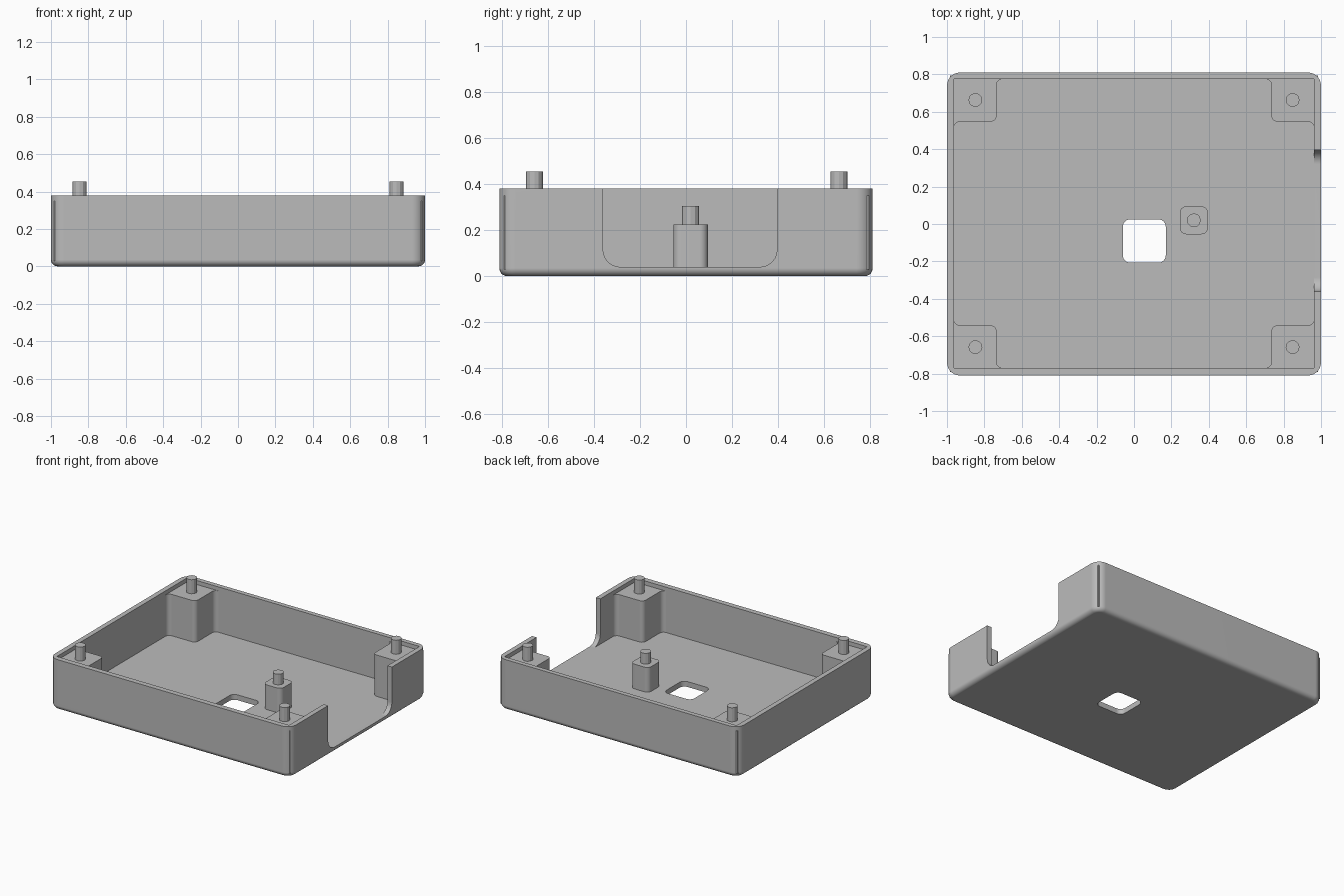
import bpy, bmesh, math
from mathutils import Vector, Matrix

cube = bpy.data.objects.get("Cube")
if cube:
    bpy.data.objects.remove(cube, do_unlink=True)

grey = bpy.data.materials.new("mid grey")
grey.use_nodes = True
grey.diffuse_color = (0.5, 0.5, 0.5, 1)
grey.node_tree.nodes["Principled BSDF"].inputs["Base Color"].default_value = grey.diffuse_color


def rounded(corners, steps=6):
    """Outline through (x, y, radius) corners, each rounded by an arc."""
    out = []
    for i, (x, y, r) in enumerate(corners):
        p = Vector((x, y))
        a = (Vector(corners[i - 1][:2]) - p).normalized()
        b = (Vector(corners[(i + 1) % len(corners)][:2]) - p).normalized()
        if r == 0:
            out.append(p)
            continue
        # all corners are right angles
        centre = p + (a + b) * r
        for k in range(steps + 1):
            t = k / steps * math.pi / 2
            out.append(centre - b * r * math.cos(t) - a * r * math.sin(t))
    return out


def rect(x0, x1, y0, y1, r):
    return rounded([(x0, y0, r), (x1, y0, r), (x1, y1, r), (x0, y1, r)])


def prism(name, outline, z0, z1, bottom_bevel=0, matrix=None):
    bm = bmesh.new()
    base = bm.faces.new([bm.verts.new((p.x, p.y, z0)) for p in outline])
    top = bmesh.ops.extrude_face_region(bm, geom=[base], use_keep_orig=True)["geom"]
    bmesh.ops.translate(bm, vec=(0, 0, z1 - z0),
                        verts=[g for g in top if isinstance(g, bmesh.types.BMVert)])
    bmesh.ops.recalc_face_normals(bm, faces=bm.faces[:])
    if bottom_bevel:
        edges = [e for e in bm.edges if all(abs(v.co.z - z0) < 1e-5 for v in e.verts)]
        bmesh.ops.bevel(bm, geom=edges, offset=bottom_bevel, segments=5,
                        profile=0.5, affect='EDGES')
    if matrix:
        bmesh.ops.transform(bm, matrix=matrix, verts=bm.verts[:])
    bmesh.ops.recalc_face_normals(bm, faces=bm.faces[:])
    mesh = bpy.data.meshes.new(name)
    bm.to_mesh(mesh)
    bm.free()
    mesh.materials.append(grey)
    obj = bpy.data.objects.new(name, mesh)
    bpy.context.collection.objects.link(obj)
    return obj


def smooth(obj):
    bpy.ops.object.select_all(action='DESELECT')
    obj.select_set(True)
    bpy.context.view_layer.objects.active = obj
    bpy.ops.object.shade_smooth_by_angle(angle=math.radians(28))
    obj.modifiers.new("Even shading", 'WEIGHTED_NORMAL').keep_sharp = True


def peg(name, x, y, z0, z1, r=0.037, sides=12):
    ring = [Vector((x + r * math.cos(math.tau * k / sides),
                    y + r * math.sin(math.tau * k / sides))) for k in range(sides)]
    prism(name, ring, z0 - 0.01, z1)


FLOOR, RIM, SHELF = 0.04, 0.38, 0.35
WALL_X, BACK, FRONT = 0.963, 0.775, -0.77

# Tray shell with rounded corners and bottom edge
tray = prism("tray", rect(-1, 1, -0.81, 0.81, 0.07), 0, RIM, 0.035)

# Cutters: cavity, floor window and right-hand side opening
along_x = Matrix(((0, 0, 1, 0), (1, 0, 0, 0), (0, 1, 0, 0), (0, 0, 0, 1)))
opening = rounded([(-0.36, FLOOR, 0.075), (0.395, FLOOR, 0.075), (0.395, 0.5, 0), (-0.36, 0.5, 0)])
cutters = [
    prism("cavity_cutter", rect(-WALL_X, WALL_X, FRONT, BACK, 0), FLOOR, 0.6),
    prism("window_cutter", rect(-0.06, 0.17, -0.207, 0.025, 0.04), -0.1, 0.2),
    prism("opening_cutter", opening, 0.9, 1.1, 0, along_x),
]
for cutter in cutters:
    cutter.hide_render = True
    cut = tray.modifiers.new(cutter.name, 'BOOLEAN')
    cut.operation, cut.solver, cut.object = 'DIFFERENCE', 'EXACT', cutter
deps = bpy.context.evaluated_depsgraph_get()
carved = bpy.data.meshes.new_from_object(tray.evaluated_get(deps))
tray.modifiers.clear()
tray.data = carved
for cutter in cutters:
    bpy.data.objects.remove(cutter, do_unlink=True)
smooth(tray)

# Corner posts that flare into the walls, each with a locating peg
W, R, SINK, REACH = 0.228, 0.032, -0.02, 0.26
corner = rounded([(SINK, SINK, 0), (REACH, SINK, 0), (REACH, 0, 0), (W, 0, R),
                  (W, W, R), (0, W, R), (0, REACH, 0), (SINK, REACH, 0)])
for side, sx in (("left", 1), ("right", -1)):
    for end, sy, wall in (("front", -1, FRONT), ("back", 1, BACK)):
        outline = [Vector((sx * (WALL_X - p.x), wall - sy * p.y)) for p in corner]
        smooth(prism(f"{end}_{side}_post", outline, FLOOR - 0.01, SHELF))
        peg(f"{end}_{side}_peg", sx * 0.848, wall - sy * 0.112, SHELF, 0.455)

# Free-standing post beside the floor window
smooth(prism("centre_post", rect(0.245, 0.395, -0.055, 0.095, 0.035), FLOOR - 0.01, 0.225))
peg("centre_peg", 0.32, 0.02, 0.225, 0.305)
